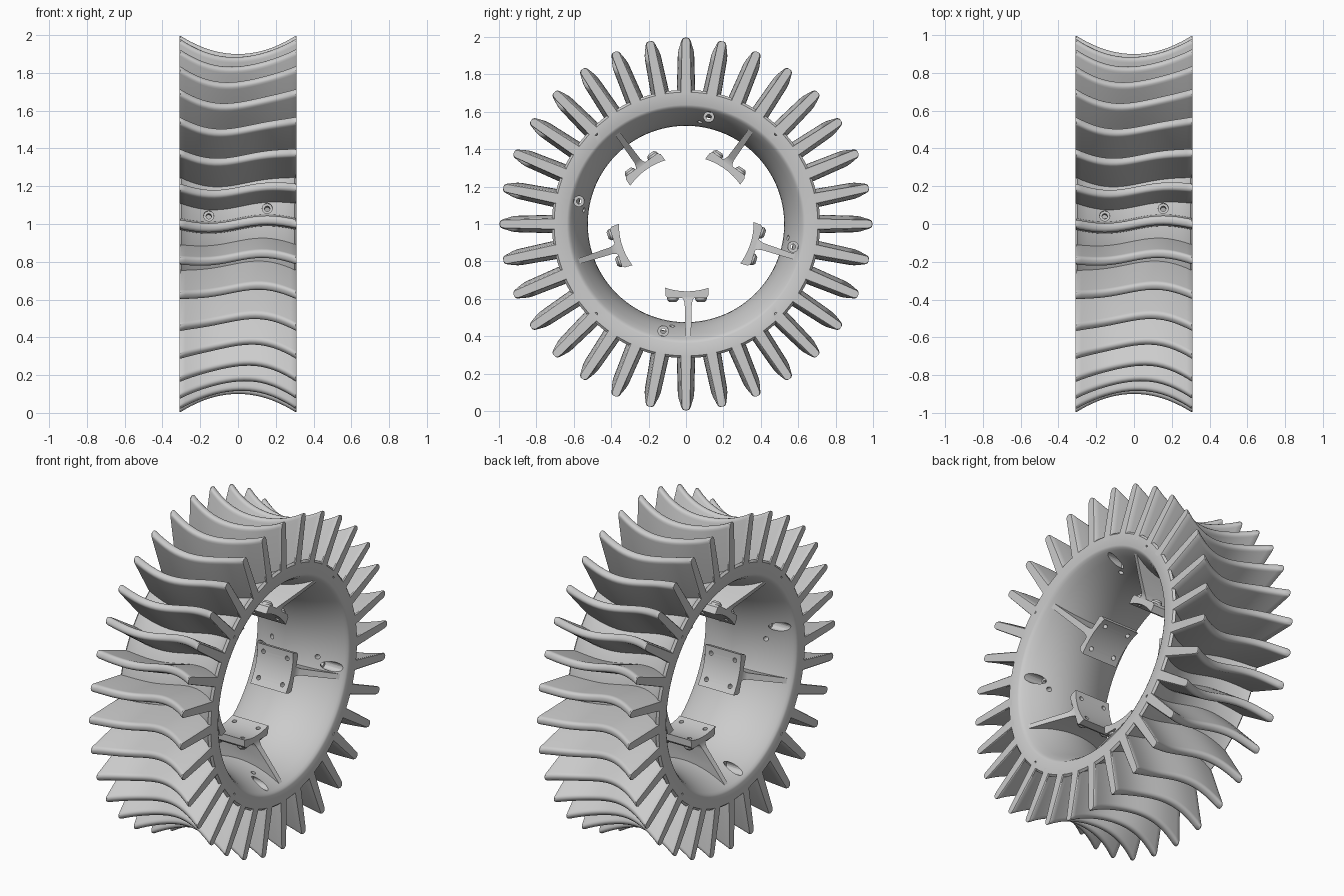
import bpy, bmesh, math
from mathutils import Matrix, Vector

if "Cube" in bpy.data.objects:
    bpy.data.objects.remove(bpy.data.objects["Cube"])

W = 0.31                                    # half width
CENTRE = Matrix.Translation((0, 0, 1))
rad = math.radians


def place(deg):
    """Local axes: x = axle, y = radial, z = tangent."""
    return CENTRE @ Matrix.Rotation(rad(deg), 4, 'X')


def wave(x):
    return -0.02 * math.sin(math.pi * x / W)


def finish(name, bm, smooth=True):
    bmesh.ops.recalc_face_normals(bm, faces=bm.faces)
    me = bpy.data.meshes.new(name)
    bm.to_mesh(me)
    bm.free()
    ob = bpy.data.objects.new(name, me)
    bpy.context.collection.objects.link(ob)
    if smooth:
        shade(ob)
    return ob


def shade(ob):
    bpy.ops.object.select_all(action='DESELECT')
    ob.select_set(True)
    bpy.context.view_layer.objects.active = ob
    bpy.ops.object.shade_smooth_by_angle(angle=rad(35))


def loft(bm, sections, closed=False):
    """Skin a list of closed sections, capping the ends unless closed."""
    rows = [[bm.verts.new(p) for p in s] for s in sections]
    n = len(rows[0])
    for i in range(len(rows) if closed else len(rows) - 1):
        a, b = rows[i], rows[(i + 1) % len(rows)]
        for j in range(n):
            k = (j + 1) % n
            bm.faces.new((a[j], a[k], b[k], b[j]))
    if not closed:
        bm.faces.new(rows[0])
        bm.faces.new(rows[-1][::-1])


def cyl(bm, m, p, q, r, seg=20):
    p, q = m @ Vector(p), m @ Vector(q)
    rot = (q - p).to_track_quat('Z', 'Y').to_matrix().to_4x4()
    bmesh.ops.create_cone(bm, cap_ends=True, segments=seg, radius1=r, radius2=r,
                          depth=(q - p).length,
                          matrix=Matrix.Translation((p + q) / 2) @ rot)


def cut(ob, bm):
    cutter = finish("cutter", bm, False)
    cutter.hide_render = True
    mod = ob.modifiers.new("holes", 'BOOLEAN')
    mod.operation, mod.solver, mod.use_self = 'DIFFERENCE', 'EXACT', True
    mod.object = cutter
    bpy.context.view_layer.objects.active = ob
    bpy.ops.object.modifier_apply(modifier=mod.name)
    bpy.data.objects.remove(cutter)
    shade(ob)


# Rim: concave band of even thickness, turned about the axle
N = 20
xs = [(-1 + 2 * i / N) * W for i in range(N + 1)]
outer = [(x, 0.62 + 0.10 * (x / W) ** 2) for x in xs]
inner = [(x, 0.525 + 0.10 * (x / W) ** 2) for x in reversed(xs)]
outer[0], outer[-1] = (-W + 0.012, 0.717), (W - 0.012, 0.717)
inner[0], inner[-1] = (W - 0.018, 0.616), (-W + 0.018, 0.616)
profile = ([(-W, 0.705)] + outer + [(W, 0.705), (W, 0.637), (W - 0.006, 0.625)]
           + inner + [(-W + 0.006, 0.625), (-W, 0.637)])
bm = bmesh.new()
SEG = 128
loft(bm, [[place(360 * i / SEG) @ Vector((x, r, 0)) for x, r in profile]
          for i in range(SEG)], closed=True)
rim = finish("rim", bm)

# Rim holes: counterbored axial and radial screw holes, small pin holes
bm = bmesh.new()
for k in range(4):
    m = place(78 + 90 * k)
    cyl(bm, m, (-0.4, 0.585, 0), (0.4, 0.585, 0), 0.014)
    for s in (-1, 1):
        cyl(bm, m, (0.17 * s, 0.585, 0), (0.4 * s, 0.585, 0), 0.028)
        x = 0.155 * s
        g = place(84.4 + 90 * k)
        cyl(bm, g, (x, 0.48, wave(x)), (x, 0.75, wave(x)), 0.014)
        cyl(bm, g, (x, 0.625, wave(x)), (x, 0.75, wave(x)), 0.027)
        cyl(bm, place(45 + 90 * k), (0.28 * s, 0.68, 0), (0.33 * s, 0.68, 0), 0.009, 10)
cut(rim, bm)

# Fins: 32 wavy tapered blades with rounded tips
half = [(0.031, -0.04), (0.031, 0.0), (0.024, 0.255)]
half += [(0.003 + 0.021 * math.cos(rad(a)), 0.258 + 0.022 * math.sin(rad(a)))
         for a in (20, 40, 60, 80)]
section = half + [(-t, h) for t, h in reversed(half)]
stations = [(-W, 0.86), (-W + 0.006, 1.0)] + [(x, 1.0) for x in xs[1:-1]] + \
           [(W - 0.006, 1.0), (W, 0.86)]
bm = bmesh.new()
for k in range(32):
    m = place(k * 11.25)
    rows = []
    for x, s in stations:
        base = 0.62 + 0.10 * (x / W) ** 2
        drop = 0.004 * (s < 1)
        rows.append([m @ Vector((x, base + h - drop * (h > 0.1), wave(x) + t * s))
                     for t, h in section])
    loft(bm, rows)
finish("fins", bm)

# Brackets: five webs carrying curved mounting pads
for k in range(5):
    m = place(-90 + 72 * k)

    # pad with a concave inner face and four screw holes
    arc = [(0.36 * math.cos(rad(a)), 0.36 * math.sin(rad(a)) + 0.005)
           for a in [-18.8 + 37.6 * i / 12 for i in range(13)]]
    shape = arc + [(0.382, 0.12), (0.396, 0.108), (0.396, -0.098), (0.382, -0.11)]
    bm = bmesh.new()
    loft(bm, [[m @ Vector((x, r, t)) for r, t in shape] for x in (-0.12, 0.12)])
    pad = finish("mounting_pad", bm)
    bm = bmesh.new()
    for x in (-0.08, 0.08):
        for t in (-0.07, 0.08):
            cyl(bm, m, (x, 0.3, t), (x, 0.45, t), 0.013, 16)
    cut(pad, bm)

    # nuts behind the pad
    bm = bmesh.new()
    for x in (-0.08, 0.08):
        for t in (-0.07, 0.08):
            loft(bm, [[m @ Vector((x + r * math.cos(a), h, t + r * math.sin(a)))
                       for a in [math.tau * i / 16 for i in range(16)]]
                      for r, h in ((0.014, 0.394), (0.032, 0.394), (0.03, 0.406),
                                   (0.018, 0.418), (0.014, 0.418), (0.014, 0.394))][1:5])
    finish("pad_nuts", bm)

    # web flaring from the pad out to the full rim width
    bm = bmesh.new()
    rows = []
    for r, x, t in ((0.39, 0.12, 0.034), (0.405, 0.122, 0.025), (0.425, 0.135, 0.019),
                    (0.51, 0.205, 0.017), (0.605, 0.28, 0.015)):
        # outer edge follows the concave bore
        mid = min(r, 0.55)
        rows.append([m @ Vector(v) for v in (
            (-x, r, 0.012 - t), (0, mid, 0.012 - t), (x, r, 0.012 - t),
            (x, r, 0.012 + t), (0, mid, 0.012 + t), (-x, r, 0.012 + t))])
    loft(bm, rows)
    finish("bracket_web", bm)
